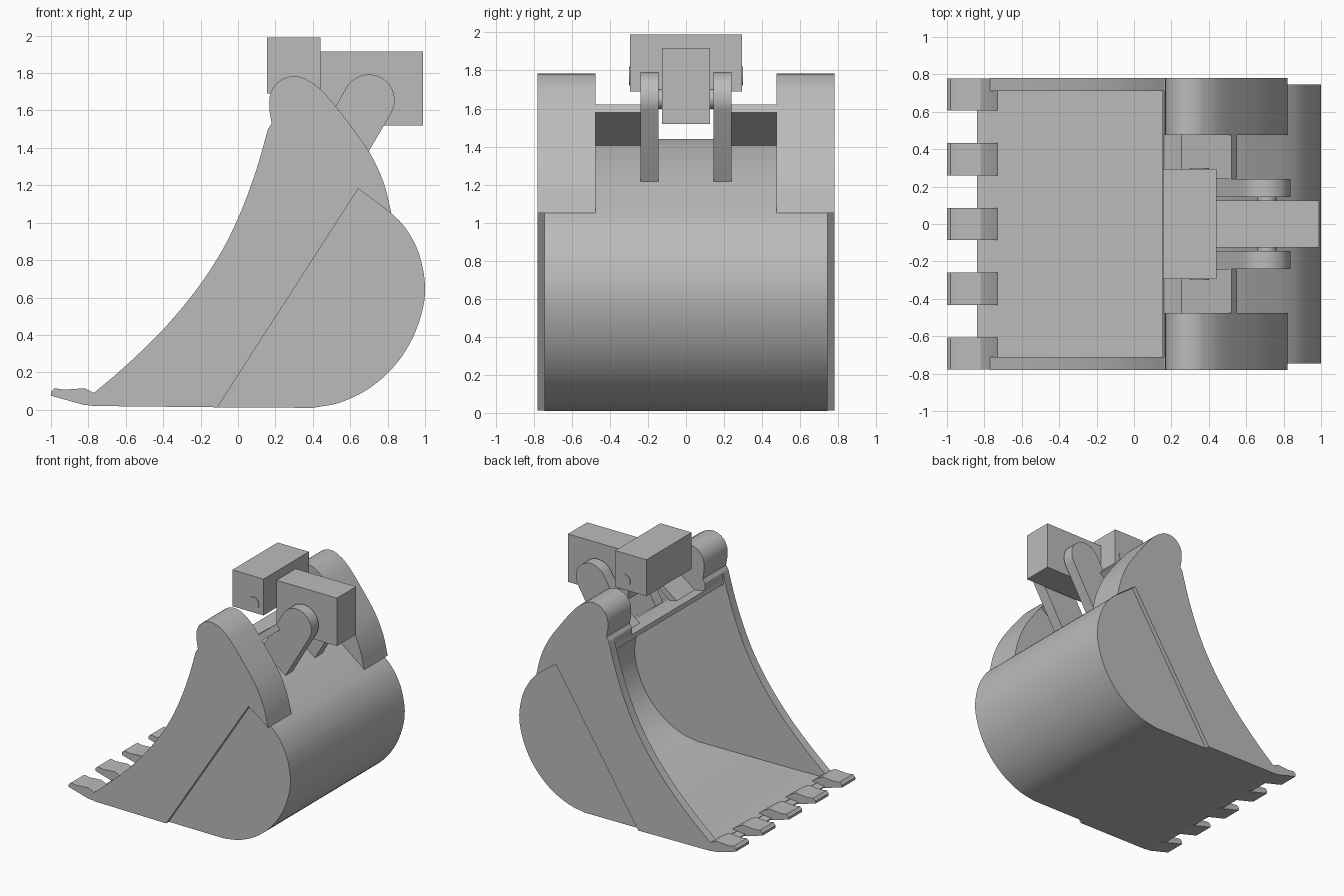
import bpy, bmesh, math
from mathutils import Vector

if "Cube" in bpy.data.objects:
    bpy.data.objects.remove(bpy.data.objects["Cube"], do_unlink=True)

GREY = (0.5, 0.5, 0.5, 1)
steel = bpy.data.materials.new("steel grey")
steel.use_nodes = True
steel.diffuse_color = GREY
steel.node_tree.nodes["Principled BSDF"].inputs["Base Color"].default_value = GREY


def curve(pts, steps=5):
    """Smooth path through the given points."""
    p = [Vector(q) for q in pts]
    p = [2 * p[0] - p[1]] + p + [2 * p[-1] - p[-2]]
    out = []
    for a, b, c, d in zip(p, p[1:], p[2:], p[3:]):
        for i in range(steps):
            t = i / steps
            out.append(0.5 * (2 * b + (c - a) * t + (2 * a - 5 * b + 4 * c - d) * t * t
                              + (3 * b - a - 3 * c + d) * t ** 3))
    return out + [p[-2]]


def offset(path, dist):
    """Copy of a path moved to its left side."""
    out = []
    for i, p in enumerate(path):
        d = (path[min(i + 1, len(path) - 1)] - path[max(i - 1, 0)]).normalized()
        out.append(p + dist * Vector((-d.y, d.x)))
    return out


def arc(cx, cz, r, start, end, n=16):
    angles = [math.radians(start + (end - start) * i / n) for i in range(n + 1)]
    return [Vector((cx + r * math.cos(a), cz + r * math.sin(a))) for a in angles]


def prism(name, profile, y0, y1):
    """Extrude an x-z profile along y."""
    bm = bmesh.new()
    ends = [[bm.verts.new((p[0], y, p[1])) for p in profile] for y in (y0, y1)]
    n = len(profile)
    bm.faces.new(ends[0])
    bm.faces.new(ends[1][::-1])
    for i in range(n):
        j = (i + 1) % n
        bm.faces.new((ends[0][j], ends[0][i], ends[1][i], ends[1][j]))
    bmesh.ops.recalc_face_normals(bm, faces=bm.faces)
    for f in bm.faces:
        f.smooth = len(f.verts) == 4
    for e in bm.edges:
        e.smooth = e.calc_face_angle(0) < math.radians(30)
    mesh = bpy.data.meshes.new(name)
    bm.to_mesh(mesh)
    bm.free()
    mesh.materials.append(steel)
    obj = bpy.data.objects.new(name, mesh)
    bpy.context.collection.objects.link(obj)
    return obj


def pair(name, profile, y0, y1):
    prism("left_" + name, profile, y0, y1)
    prism("right_" + name, profile, -y1, -y0)


def block(name, x0, x1, z0, z1, half):
    prism(name, [(x0, z0), (x1, z0), (x1, z1), (x0, z1)], -half, half)


# Curved bucket shell
back = curve([(0.4, 0.01), (0.55, 0.04), (0.71, 0.12), (0.85, 0.25), (0.95, 0.42),
              (1.0, 0.62), (0.975, 0.81), (0.91, 0.95), (0.82, 1.05), (0.645, 1.185)])
shell = [Vector((-0.77, 0.02)), Vector((-0.11, 0.013))] + back + [Vector((0.35, 1.4)), Vector((0.16, 1.44))]
prism("bucket_shell", shell + offset(shell, 0.035)[::-1], -0.745, 0.745)

# Cutting lip
prism("cutting_lip", [(-0.84, 0.035), (-0.77, 0.02), (-0.6, 0.02), (-0.6, 0.055),
                      (-0.73, 0.055), (-0.84, 0.045)], -0.745, 0.745)

# Rear side walls follow the shell
pair("rear_wall", [(-0.11, 0.013)] + back, 0.71, 0.745)

# Front cheek plates with a concave leading edge
edge = curve([(-0.77, 0.09), (-0.6, 0.235), (-0.4, 0.43), (-0.22, 0.645),
              (-0.08, 0.86), (0.02, 1.07), (0.1, 1.29), (0.16, 1.5)])
pair("cheek", edge + [(0.35, 1.43), (0.645, 1.185), (-0.11, 0.013), (-0.77, 0.02)], 0.71, 0.78)

# Wide rounded ears on top
ear_back = curve([(0.36, 1.77), (0.44, 1.715), (0.54, 1.6), (0.7, 1.38), (0.78, 1.21), (0.82, 1.05)])
ear = ([(0.16, 1.44), (0.16, 1.5), (0.18, 1.53), (0.168, 1.6)] + arc(0.3, 1.65, 0.133, 180, 70, 12)
       + ear_back + [(0.645, 1.18), (0.35, 1.39)])
pair("ear", ear, 0.475, 0.78)

# Sloped brace plates between ears and links
pair("brace", [(0.55, 1.58), (0.52, 1.62), (0.24, 1.41), (0.27, 1.37)], 0.24, 0.475)

# Links with rounded tops
link = arc(0.7, 1.655, 0.138, -30, 150) + [(0.344, 1.32), (0.586, 1.19)]
pair("link", link, 0.145, 0.24)
prism("link_pin", arc(0.71, 1.65, 0.052, 0, 345, 23), -0.15, 0.15)

# Coupler blocks and pin
block("arm_block", 0.44, 0.99, 1.52, 1.915, 0.125)
block("cross_block", 0.155, 0.44, 1.69, 1.99, 0.295)
prism("cross_pin", arc(0.35, 1.77, 0.05, 0, 345, 23), -0.3, 0.3)

# Digging teeth
tooth = [(-1.0, 0.075), (-0.82, 0.025), (-0.73, 0.02), (-0.73, 0.06), (-0.77, 0.09),
         (-0.82, 0.115), (-0.93, 0.107), (-0.98, 0.115), (-1.0, 0.095)]
for i in range(5):
    y = -0.692 + i * 0.346
    prism("tooth_%d" % (i + 1), tooth, y - 0.086, y + 0.086)
